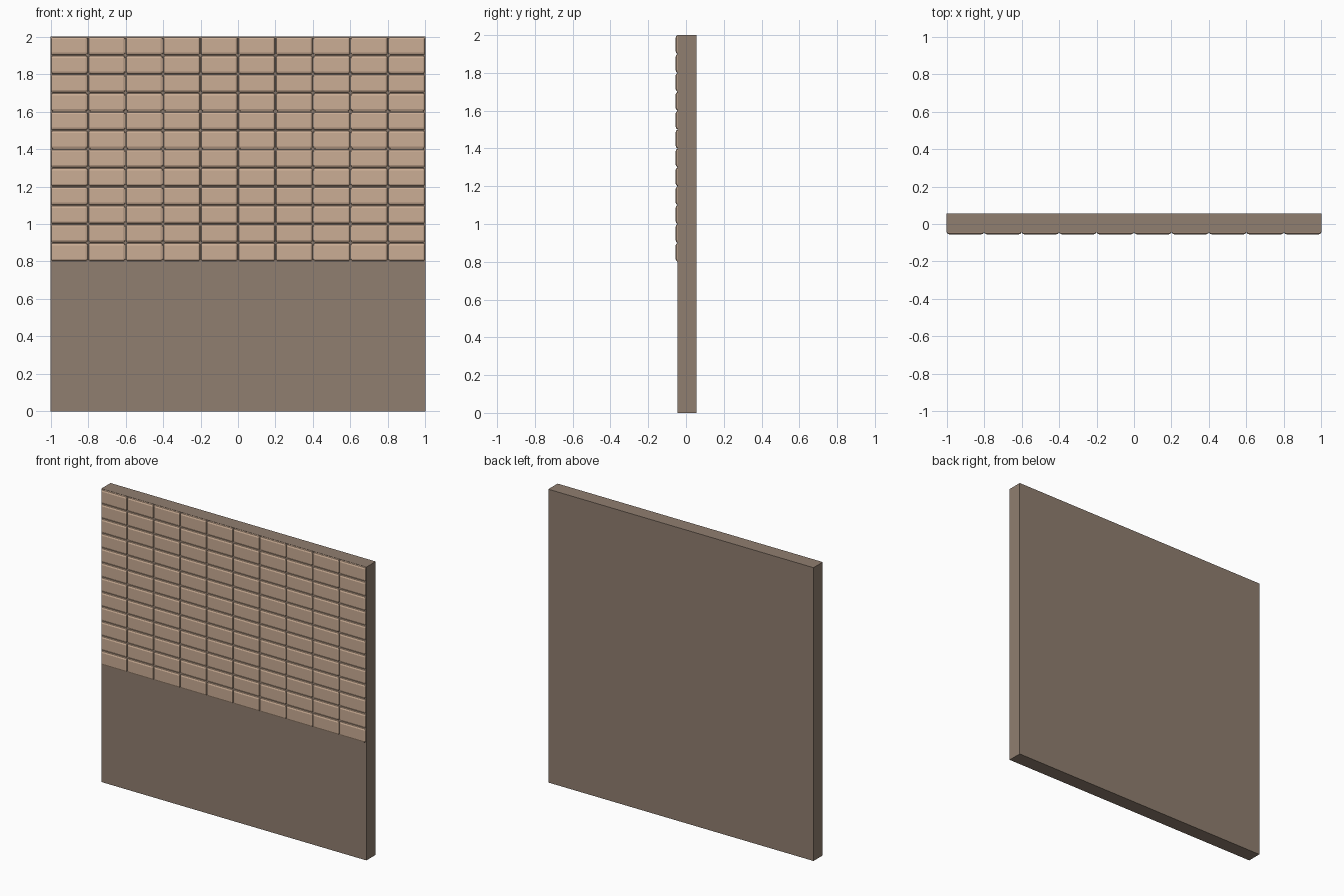
import bpy, bmesh
from mathutils import Matrix, Vector

if "Cube" in bpy.data.objects:
    bpy.data.objects.remove(bpy.data.objects["Cube"])


def material(name, color):
    m = bpy.data.materials.new(name)
    m.diffuse_color = (*color, 1)
    m.use_nodes = True
    m.node_tree.nodes["Principled BSDF"].inputs["Base Color"].default_value = m.diffuse_color
    return m


def box(bm, lo, hi):
    lo, hi = Vector(lo), Vector(hi)
    mat = Matrix.Translation((lo + hi) / 2) @ Matrix.Diagonal((*(hi - lo), 1))
    bmesh.ops.create_cube(bm, size=1, matrix=mat)


def finish(bm, name, mat):
    me = bpy.data.meshes.new(name)
    bm.to_mesh(me)
    bm.free()
    me.materials.append(mat)
    ob = bpy.data.objects.new(name, me)
    bpy.context.collection.objects.link(ob)


FRONT = -0.045   # plaster face
TILE_W, TILE_H = 0.2, 0.1

# Plain wall slab
bm = bmesh.new()
box(bm, (-1, FRONT, 0), (1, 0.055, 2))
finish(bm, "wall_slab", material("plaster", (0.28, 0.21, 0.16)))

# Rounded tiles covering the upper wall, cut flush where they meet the slab
bm = bmesh.new()
for row in range(12):
    for col in range(10):
        x, z = -1 + col * TILE_W, 0.8 + row * TILE_H
        box(bm, (x, -0.055, z), (x + TILE_W, -0.015, z + TILE_H))
bmesh.ops.bevel(bm, geom=bm.edges[:], offset=0.014, segments=2,
                profile=0.5, affect='EDGES')
bmesh.ops.bisect_plane(bm, geom=bm.verts[:] + bm.edges[:] + bm.faces[:],
                       plane_co=(0, FRONT, 0), plane_no=(0, 1, 0),
                       clear_outer=True)
finish(bm, "wall_tiles", material("tile", (0.60, 0.42, 0.30)))
